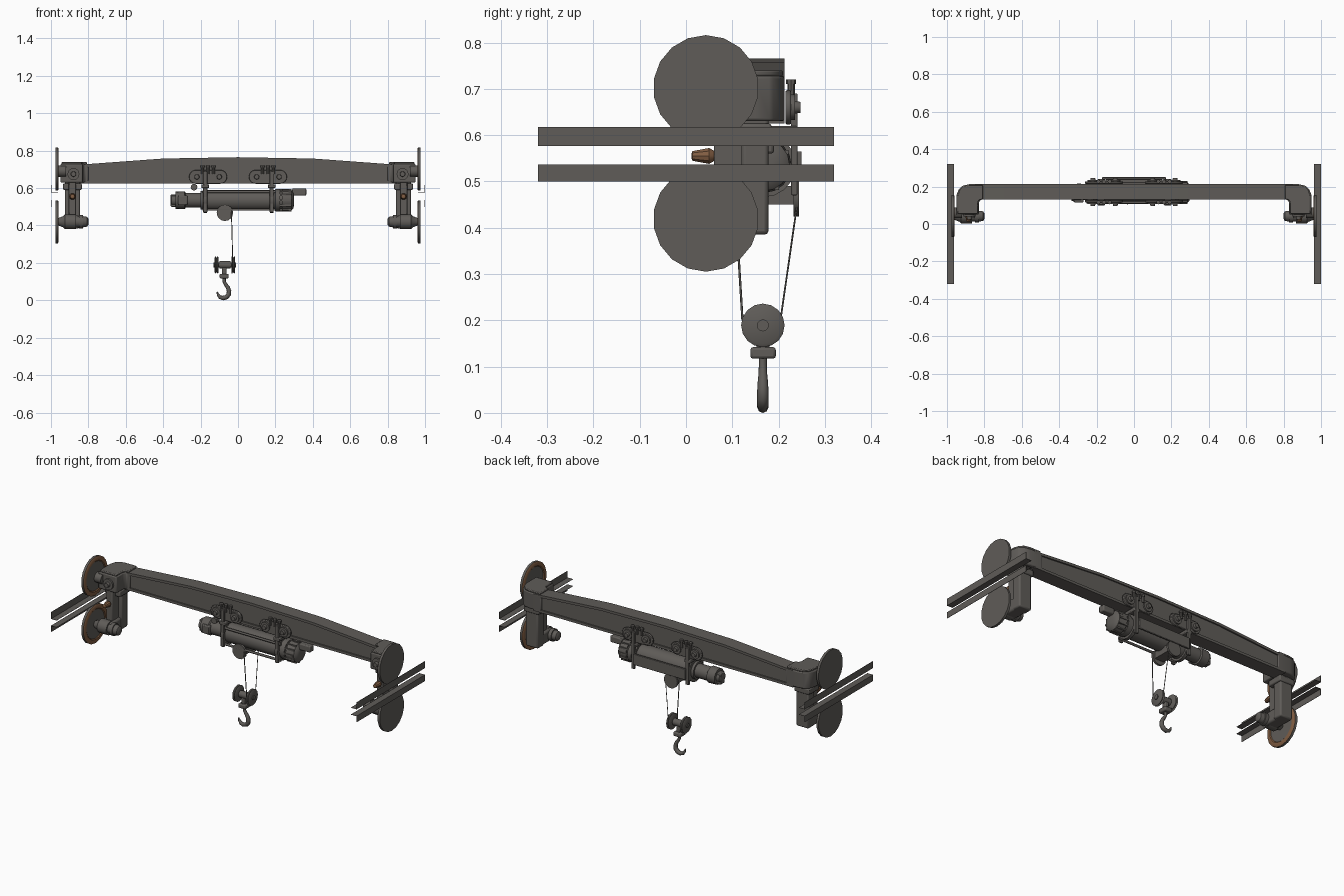
import bpy, bmesh, math
from mathutils import Vector, Matrix

if "Cube" in bpy.data.objects:
    bpy.data.objects.remove(bpy.data.objects["Cube"])


def material(name, col):
    m = bpy.data.materials.new(name)
    m.diffuse_color = (*col, 1)
    m.use_nodes = True
    m.node_tree.nodes["Principled BSDF"].inputs["Base Color"].default_value = m.diffuse_color
    return m


STEEL = material("dark_steel", (0.115, 0.107, 0.098))
RUST = material("rust_brown", (0.22, 0.11, 0.055))


def finish(name, bm, mat=STEEL):
    bmesh.ops.recalc_face_normals(bm, faces=bm.faces)
    me = bpy.data.meshes.new(name)
    bm.to_mesh(me)
    bm.free()
    ob = bpy.data.objects.new(name, me)
    bpy.context.collection.objects.link(ob)
    me.materials.append(mat)
    bpy.ops.object.select_all(action='DESELECT')
    ob.select_set(True)
    bpy.context.view_layer.objects.active = ob
    bpy.ops.object.shade_smooth_by_angle(angle=math.radians(35))
    return ob


def bevel(ob, w):
    m = ob.modifiers.new("bevel", 'BEVEL')
    m.width, m.segments, m.limit_method = w, 2, 'ANGLE'
    return ob


def box(name, lo, hi, w=0.0, mat=STEEL):
    bm = bmesh.new()
    bmesh.ops.create_cube(bm, size=1)
    lo, hi = Vector(lo), Vector(hi)
    for v in bm.verts:
        v.co = Vector([(lo[i] + hi[i]) / 2 + v.co[i] * (hi[i] - lo[i]) for i in range(3)])
    ob = finish(name, bm, mat)
    return bevel(ob, w) if w else ob


def lathe(name, axis, base, prof, n=16, mat=STEEL):
    """Turned part: prof is (distance along axis, radius)."""
    rot = Vector((0, 0, 1)).rotation_difference(Vector(axis)).to_matrix()
    bm = bmesh.new()
    rings = [[bm.verts.new(Vector(base) + rot @ Vector((r * math.cos(2 * math.pi * i / n),
              r * math.sin(2 * math.pi * i / n), d))) for i in range(n)] for d, r in prof]
    for a, b in zip(rings, rings[1:]):
        for i in range(n):
            bm.faces.new((a[i], a[(i + 1) % n], b[(i + 1) % n], b[i]))
    bm.faces.new(rings[0])
    bm.faces.new(rings[-1])
    return finish(name, bm, mat)


def prism(name, pts, axis, a, b, w=0.0):
    """Extrude an outline: axis 'z' takes (x, y) points, axis 'y' takes (x, z)."""
    bm = bmesh.new()
    put = (lambda p, t: (p[0], p[1], t)) if axis == 'z' else (lambda p, t: (p[0], t, p[1]))
    f = bm.faces.new([bm.verts.new(put(p, a)) for p in pts])
    r = bmesh.ops.extrude_face_region(bm, geom=[f])
    d = Vector(put((0, 0), b - a))
    for v in r['geom']:
        if isinstance(v, bmesh.types.BMVert):
            v.co += d
    ob = finish(name, bm)
    return bevel(ob, w) if w else ob


def tube(name, pts, r, res=2, radii=None):
    cu = bpy.data.curves.new(name, 'CURVE')
    cu.dimensions, cu.bevel_depth, cu.bevel_resolution, cu.use_fill_caps = '3D', r, res, True
    sp = cu.splines.new('POLY')
    sp.points.add(len(pts) - 1)
    for i, p in enumerate(pts):
        sp.points[i].co = (*p, 1)
        sp.points[i].radius = radii[i] if radii else 1
    ob = bpy.data.objects.new(name, cu)
    cu.materials.append(STEEL)
    bpy.context.collection.objects.link(ob)
    return ob


def stadium(cx, cz, half, r, n=8):
    return [(cx + s * half + r * math.sin(t) * s, cz + r * math.cos(t) * s)
            for s in (1, -1) for t in [math.pi * i / n for i in range(n + 1)]]


# Main girder with arched top, flange strips above and below
arch = [(-.85, .722), (-.4, .755), (0, .762), (.4, .755), (.85, .722)]
prism("girder_web", [(-.85, .63), (.85, .63)] + arch[::-1], 'y', .138, .205)
prism("girder_top_flange", [(x, z - .012) for x, z in arch] + [(x, z + .003) for x, z in arch[::-1]],
      'y', .13, .213)
box("girder_bottom_flange", (-.85, .13, .625), (.85, .213, .64))

for s in (-1, 1):
    side = "left" if s < 0 else "right"

    def sbox(name, lo, hi, w=0.0):
        x = sorted((s * lo[0], s * hi[0]))
        return box(f"{side}_{name}", (x[0], *lo[1:]), (x[1], *hi[1:]), w)

    # Rounded girder end turning forward
    plan = [(.80, .213), (.88, .213), (.915, .205), (.938, .185), (.95, .15), (.95, .05),
            (.83, .05), (.83, .115), (.82, .13), (.80, .13)]
    prism(f"{side}_end_block", [(s * x, y) for x, y in plan], 'z', .63, .728, .006)
    prism(f"{side}_end_cap", [(s * (.88 + (x - .88) * .9), y * .95 + .007) for x, y in plan],
          'z', .727, .74, .004)
    # Hanging post with front plate and brackets
    sbox("post", (.845, .12, .385), (.925, .178, .64), .008)
    sbox("post_rib", (.865, .06, .44), (.905, .13, .64), .005)
    sbox("post_collar", (.835, .09, .59), (.935, .185, .625), .006)
    sbox("lower_bracket", (.85, .03, .385), (.925, .15, .455), .01)
    # Front bolt on the end block
    lathe(f"{side}_end_bolt", (0, -1, 0), (s * .88, .052, .675),
          [(0, .032), (.012, .032), (.012, .015), (.028, .013)], 12)
    # Guide roller with a rusty tip
    lathe(f"{side}_guide_arm", (0, -1, 0), (s * .885, .16, .555),
          [(0, .02), (.05, .02), (.05, .013), (.1, .011)], 10)
    lathe(f"{side}_guide_tip", (0, -1, 0), (s * .885, .06, .555),
          [(0, .012), (.01, .018), (.046, .011), (.048, .006)], 10, RUST)
    # Drive motor on the lower axle
    lathe(f"{side}_drive_motor", (s, 0, 0), (s * .80, .042, .42),
          [(0, .015), (.006, .026), (.03, .03), (.03, .036), (.05, .036), (.05, .03),
           (.065, .03), (.065, .04), (.125, .04), (.135, .03), (.16, .02)], 14)
    lathe(f"{side}_upper_axle", (s, 0, 0), (s * .92, .06, .69), [(0, .03), (.045, .03)], 14)
    # Wheels: thin discs with a rusty ring on the inner side
    for tag, z in (("upper", .702), ("lower", .419)):
        w = lathe(f"{side}_{tag}_wheel", (s, 0, 0), (s * .963, .043, z),
                  [(0, .03), (0, .085), (-.004, .09), (-.004, .108), (0, .114), (.014, .114)], 18)
        w.data.materials.append(RUST)
        for p in w.data.polygons:
            d = math.hypot(p.center.y - .043, p.center.z - z)
            if .084 < d < .112 and abs(p.center.x) < .964:
                p.material_index = 1
    # Angle rails the wheels run along
    for tag, z0, z1, leg in (("upper", .577, .617, .577), ("lower", .50, .537, .536)):
        sbox(f"{tag}_rail_side", (.998, -.32, z0), (1.0, .32, z1))
        sbox(f"{tag}_rail_shelf", (.963, -.32, leg - .0005), (1.0, .32, leg + .001))

# Hoist body: motor, drum and ribbed gearbox in one turned run
HY, HZ = .168, .535
lathe("hoist_motor", (1, 0, 0), (0, HY, HZ),
      [(-.36, .02), (-.355, .03), (-.335, .03), (-.335, .046), (-.285, .048), (-.28, .04),
       (-.20, .04), (-.20, .05), (-.165, .052)], 16)
lathe("hoist_drum", (1, 0, 0), (0, HY, HZ), [(-.17, .056), (.20, .056)], 20)
lathe("hoist_gearbox", (1, 0, 0), (0, HY, HZ),
      [(.195, .05), (.2, .06), (.225, .06), (.225, .05), (.235, .05), (.235, .06), (.285, .056),
       (.297, .042), (.30, .02)], 16)
for i in range(12):
    a = math.tau * i / 12
    y, z = HY + .056 * math.cos(a), HZ + .056 * math.sin(a)
    box("gearbox_rib", (.225, y - .005, z - .005), (.285, y + .005, z + .005))
box("hoist_control_box", (.29, .15, .56), (.365, .19, .598), .006)
box("motor_terminal_box", (-.32, .115, .51), (-.27, .14, .56), .005)
box("motor_end_lug", (-.36, .15, .50), (-.33, .19, .565), .004)
box("hoist_back_plate", (-.17, .238, .50), (.17, .25, .565), .003)
box("hoist_back_spacer", (-.15, .2, .515), (.15, .24, .55))
for z in (.485, .58):
    tube("hoist_tie_rod", [(-.19, .115, z), (.2, .115, z)], .007, 1)

# Trolleys: oval plates, rollers, bolts and hangers on both sides of the girder
for cx, hx in ((-.16, -.175), (.16, .18)):
    for face, out in ((.128, -1), (.215, 1)):
        a, b = sorted((face, face + out * .012))
        prism("trolley_plate", stadium(cx, .66, .065, .037), 'y', a, b, .003)
        for dx in (-.06, .06):
            lathe("trolley_roller", (0, out, 0), (cx + dx, face + out * .01, .66),
                  [(0, .028), (.01, .028), (.01, .014), (.022, .012)], 14)
        for dx in (-.03, 0, .03):
            lathe("trolley_bolt", (0, 0, 1), (cx + dx, face + out * .012, .675),
                  [(0, .008), (.035, .008), (.035, .011), (.045, .011)], 8)
        a, b = sorted((face + out * .012, face + out * .026))
        box("trolley_hanger", (hx - .011, a, .47), (hx + .011, b, .69), .003)
    lathe("hoist_clamp", (1, 0, 0), (hx - .01, HY, HZ), [(0, .069), (.02, .069)], 18)
    box("trolley_crossbar", (hx - .02, .10, .60), (hx + .02, .24, .62), .004)
lathe("trolley_side_roller", (0, -1, 0), (-.235, .14, .605), [(0, .018), (.03, .018)], 10)

# Rope guide under the drum
for y in (.115, .238):
    lathe("rope_guide", (0, 1, 0), (-.07, y - .006, .468), [(0, .044), (.012, .044)], 16)
box("rope_guide_bridge", (-.1, .115, .45), (-.04, .238, .49))

# Ropes
tube("front_rope", [(-.035, .105, .48), (-.028, .122, .2)], .0025, 1)
tube("back_rope", [(-.035, .24, .45), (-.028, .204, .2)], .002, 1)

# Hook block: two sheaves on an axle, yoke and hook
for x in (-.125, -.036):
    lathe("sheave", (1, 0, 0), (x, .166, .189),
          [(0, .04), (.004, .047), (.009, .04), (.012, .04), (.017, .047), (.021, .04)], 16)
lathe("sheave_axle", (1, 0, 0), (-.13, .166, .189), [(0, .013), (.12, .013)], 12)
lathe("axle_sleeve", (1, 0, 0), (-.1, .166, .189), [(0, .02), (.06, .02)], 12)
box("hook_yoke", (-.098, .139, .117), (-.05, .194, .142), .006)
box("yoke_stem", (-.085, .152, .135), (-.062, .18, .19), .004)
tube("hook", [(-.074, .166, .13), (-.074, .166, .1), (-.066, .166, .085), (-.054, .166, .068),
              (-.048, .166, .05), (-.05, .166, .031), (-.062, .166, .017), (-.08, .166, .012),
              (-.097, .166, .017), (-.107, .166, .03), (-.112, .166, .046)],
     .011, 2, [.8, .8, .85, 1, 1.1, 1.15, 1.15, 1.1, .9, .65, .2])
